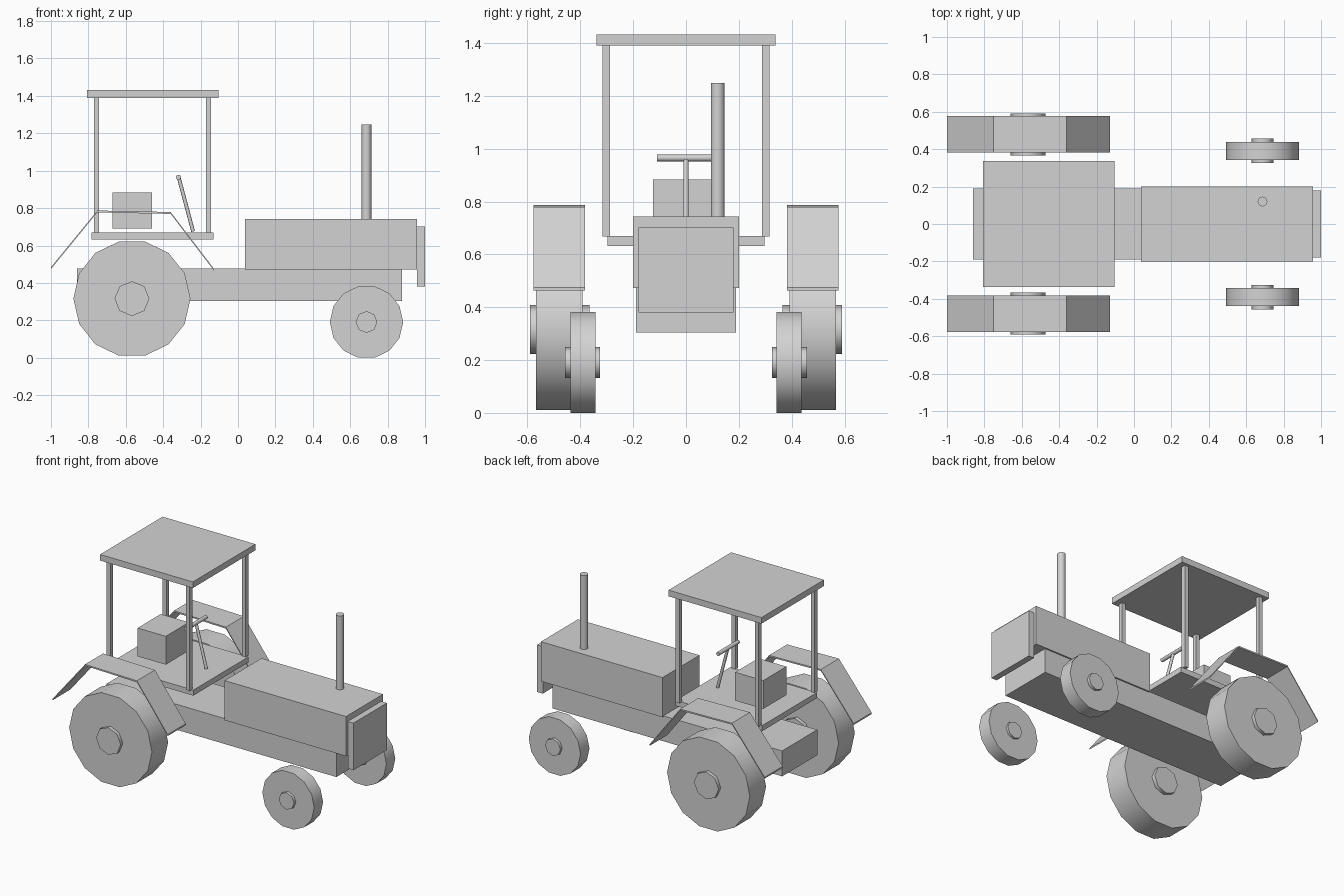
import bpy
import bmesh
from math import atan2, radians
from mathutils import Vector, Matrix

cube = bpy.data.objects.get("Cube")
if cube:
    bpy.data.objects.remove(cube, do_unlink=True)

GREY = (0.65, 0.65, 0.65, 1)
grey = bpy.data.materials.new("plain grey")
grey.use_nodes = True
grey.diffuse_color = GREY
grey.node_tree.nodes["Principled BSDF"].inputs["Base Color"].default_value = GREY


def finish(name, bm):
    bmesh.ops.recalc_face_normals(bm, faces=bm.faces)
    mesh = bpy.data.meshes.new(name)
    bm.to_mesh(mesh)
    bm.free()
    mesh.materials.append(grey)
    obj = bpy.data.objects.new(name, mesh)
    bpy.context.collection.objects.link(obj)
    return obj


def box(name, x, y, z):
    """Box from (low, high) ranges on each axis."""
    bm = bmesh.new()
    bmesh.ops.create_cube(bm, size=1)
    for v in bm.verts:
        v.co = [r[0] if c < 0 else r[1] for c, r in zip(v.co, (x, y, z))]
    finish(name, bm)


def rod(name, start, end, radius, sides):
    """Smooth-sided cylinder between two points."""
    start, end = Vector(start), Vector(end)
    axis = end - start
    bm = bmesh.new()
    bmesh.ops.create_cone(bm, cap_ends=True, segments=sides, radius1=radius,
                          radius2=radius, depth=axis.length)
    bm.verts.ensure_lookup_table()
    # Bring a corner onto the local x axis
    corner = bm.verts[0].co
    spin = Matrix.Rotation(-atan2(corner.y, corner.x), 4, "Z")
    tilt = Vector((0, 0, 1)).rotation_difference(axis).to_matrix().to_4x4()
    bm.transform(Matrix.Translation((start + end) / 2) @ tilt @ spin)
    obj = finish(name, bm)
    bpy.ops.object.select_all(action="DESELECT")
    obj.select_set(True)
    bpy.context.view_layer.objects.active = obj
    bpy.ops.object.shade_smooth_by_angle(angle=radians(50))


def fender(name, profile, y, thickness):
    """Bent sheet: the side profile swept across y, thickened downward."""
    bm = bmesh.new()
    outline = profile + [(px, pz - thickness) for px, pz in reversed(profile)]
    rows = [[bm.verts.new((px, py, pz)) for px, pz in outline] for py in y]
    n, bends = len(outline), len(profile)
    for i in range(n):
        j = (i + 1) % n
        bm.faces.new((rows[0][i], rows[0][j], rows[1][j], rows[1][i]))
    for row in rows:
        for i in range(bends - 1):
            bm.faces.new((row[i], row[i + 1], row[n - 2 - i], row[n - 1 - i]))
    finish(name, bm)


# Body
box("chassis", (-0.86, 0.877), (-0.19, 0.19), (0.304, 0.478))
box("hood", (0.038, 0.957), (-0.2, 0.2), (0.472, 0.743))
box("grille", (0.957, 1.0), (-0.18, 0.18), (0.38, 0.702))
rod("exhaust_pipe", (0.687, 0.12, 0.743), (0.687, 0.12, 1.248), 0.026, 16)

# Cab
box("cab_floor", (-0.782, -0.13), (-0.297, 0.297), (0.632, 0.67))
box("cab_roof", (-0.807, -0.105), (-0.338, 0.338), (1.39, 1.432))
box("seat", (-0.672, -0.459), (-0.125, 0.125), (0.69, 0.884))
rod("steering_column", (-0.24, 0, 0.675), (-0.316, 0, 0.96), 0.01, 12)
rod("steering_bar", (-0.318, -0.11, 0.965), (-0.318, 0.11, 0.965), 0.013, 12)

FENDER = [(-1.0, 0.484), (-0.752, 0.787), (-0.36, 0.779), (-0.127, 0.474)]

# Parts on both sides
for side, s in (("left", 1), ("right", -1)):
    for end, x in (("rear", -0.757), ("front", -0.158)):
        box(f"{end}_{side}_post", (x - 0.014, x + 0.014),
            sorted((s * 0.287, s * 0.317)), (0.668, 1.39))

    fender(f"{side}_fender", FENDER, (s * 0.383, s * 0.578), 0.01)

    rod(f"rear_{side}_wheel", (-0.567, s * 0.392, 0.316), (-0.567, s * 0.567, 0.316), 0.313, 14)
    rod(f"rear_{side}_hub", (-0.567, s * 0.366, 0.316), (-0.567, s * 0.591, 0.316), 0.093, 8)
    rod(f"front_{side}_wheel", (0.687, s * 0.342, 0.191), (0.687, s * 0.438, 0.191), 0.196, 14)
    rod(f"front_{side}_hub", (0.687, s * 0.326, 0.191), (0.687, s * 0.458, 0.191), 0.058, 8)
